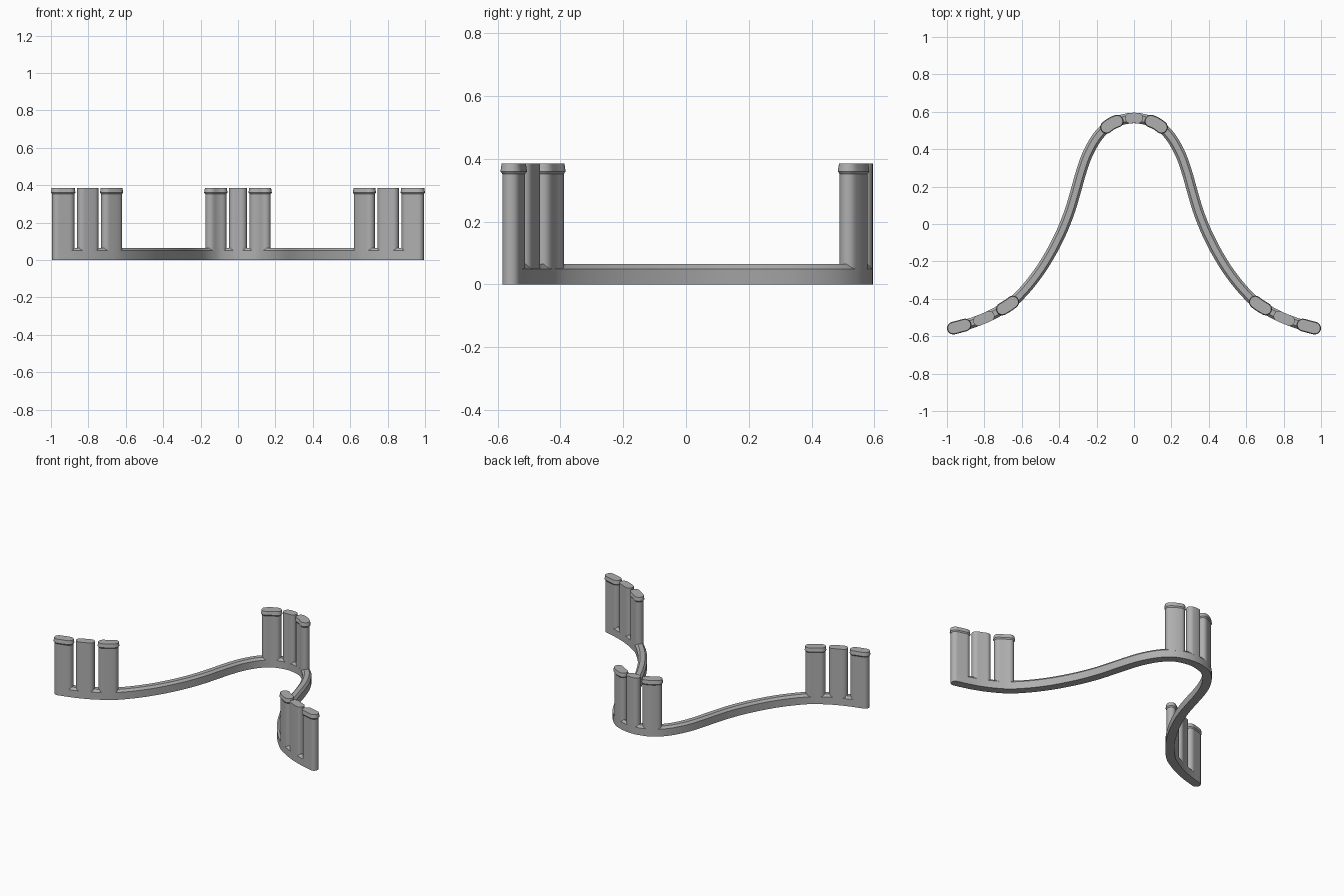
import bpy
import bmesh
import math
from mathutils import Vector

cube = bpy.data.objects.get("Cube")
if cube:
    bpy.data.objects.remove(cube, do_unlink=True)

# One grey material
grey = bpy.data.materials.new("plain grey")
grey.use_nodes = True
grey.diffuse_color = (0.43, 0.43, 0.43, 1)
grey.node_tree.nodes["Principled BSDF"].inputs["Base Color"].default_value = grey.diffuse_color

# Bell-shaped centreline, left half, mirrored to the right
HALF = [(0, .567), (.09, .55), (.146, .518), (.2, .46), (.25, .37), (.285, .27),
        (.313, .17), (.35, .05), (.405, -.08), (.48, -.215), (.56, -.325),
        (.64, -.41), (.70, -.452), (.78, -.495), (.87, -.53), (.97, -.558)]
PATH = [Vector((-x, y)) for x, y in reversed(HALF[1:])] + [Vector(p) for p in HALF]
PATH = [2 * PATH[0] - PATH[1]] + PATH + [2 * PATH[-1] - PATH[-2]]
SPANS = len(PATH) - 3


def point(t):
    """Smooth spline through the centreline points."""
    i = min(max(int(t), 0), SPANS - 1)
    u = t - i
    a, b, c, d = PATH[i:i + 4]
    return 0.5 * (2 * b + (c - a) * u + (2 * a - 5 * b + 4 * c - d) * u * u
                  + (3 * b - a - 3 * c + d) * u ** 3)


def at_x(x):
    """Spline parameter where the centreline crosses x."""
    lo, hi = 0.0, float(SPANS)
    for _ in range(40):
        mid = (lo + hi) / 2
        if point(mid).x < x:
            lo = mid
        else:
            hi = mid
    return lo


def outline(x0, x1, half, steps, inset=0.0):
    """Round-ended strip that follows the centreline."""
    t0, t1 = at_x(x0), at_x(x1)
    stations = []
    for i in range(steps + 1):
        t = t0 + (t1 - t0) * i / steps
        tangent = (point(t + .01) - point(t - .01)).normalized()
        stations.append((point(t), tangent, Vector((tangent.y, -tangent.x))))
    ring = [p + n * half for p, tan, n in stations]
    arc = [math.pi * k / 10 for k in range(1, 10)]
    p, tan, n = stations[-1]
    ring += [p + half * (n * math.cos(a) + tan * math.sin(a)) for a in arc]
    ring += [p - n * half for p, tan, n in reversed(stations)]
    p, tan, n = stations[0]
    ring += [p - half * (n * math.cos(a) + tan * math.sin(a)) for a in arc]
    return ring


def loft(name, x0, x1, layers, steps):
    """Stack outlines given as (height, half width) and close both ends."""
    bm = bmesh.new()
    rings = [[bm.verts.new((p.x, p.y, z)) for p in outline(x0, x1, half, steps)]
             for z, half in layers]
    count = len(rings[0])
    for low, high in zip(rings, rings[1:]):
        for i in range(count):
            j = (i + 1) % count
            bm.faces.new((low[i], low[j], high[j], high[i]))
    bm.faces.new(rings[0][::-1])
    bm.faces.new(rings[-1])
    bmesh.ops.recalc_face_normals(bm, faces=bm.faces)
    mesh = bpy.data.meshes.new(name)
    bm.to_mesh(mesh)
    bm.free()
    mesh.materials.append(grey)
    obj = bpy.data.objects.new(name, mesh)
    bpy.context.collection.objects.link(obj)
    bpy.ops.object.select_all(action='DESELECT')
    obj.select_set(True)
    bpy.context.view_layer.objects.active = obj
    bpy.ops.object.shade_smooth_by_angle(angle=math.radians(25))
    return obj


W = 0.028        # half thickness of rail and posts
TOP = 0.385      # height of the posts
END = 0.994      # outer end of the rail

# Base rail with chamfered upper edges
loft("base_rail", -END + W, END - W, [(0, W), (.05, W), (.065, .015)], 110)


def plain_post(name, x0, x1):
    loft(name, x0 + W, x1 - W, [(.045, W), (TOP, W)], 10)


def lipped_post(name, x0, x1):
    # Flared lip around a flat top
    loft(name, x0 + W, x1 - W,
         [(.045, W), (.352, W), (.36, W + .006), (TOP, W + .002)], 10)


# Centre post, then mirrored posts on either side
plain_post("back_middle_post", -.048, .048)
for side, label in ((1, "left"), (-1, "right")):
    for build, part, a, b in ((lipped_post, "back_post", .062, .175),
                              (lipped_post, "inner_post", .62, .732),
                              (plain_post, "middle_post", .746, .860),
                              (lipped_post, "outer_post", .875, END)):
        x0, x1 = sorted((side * a, side * b))
        build(label + "_" + part, x0, x1)
